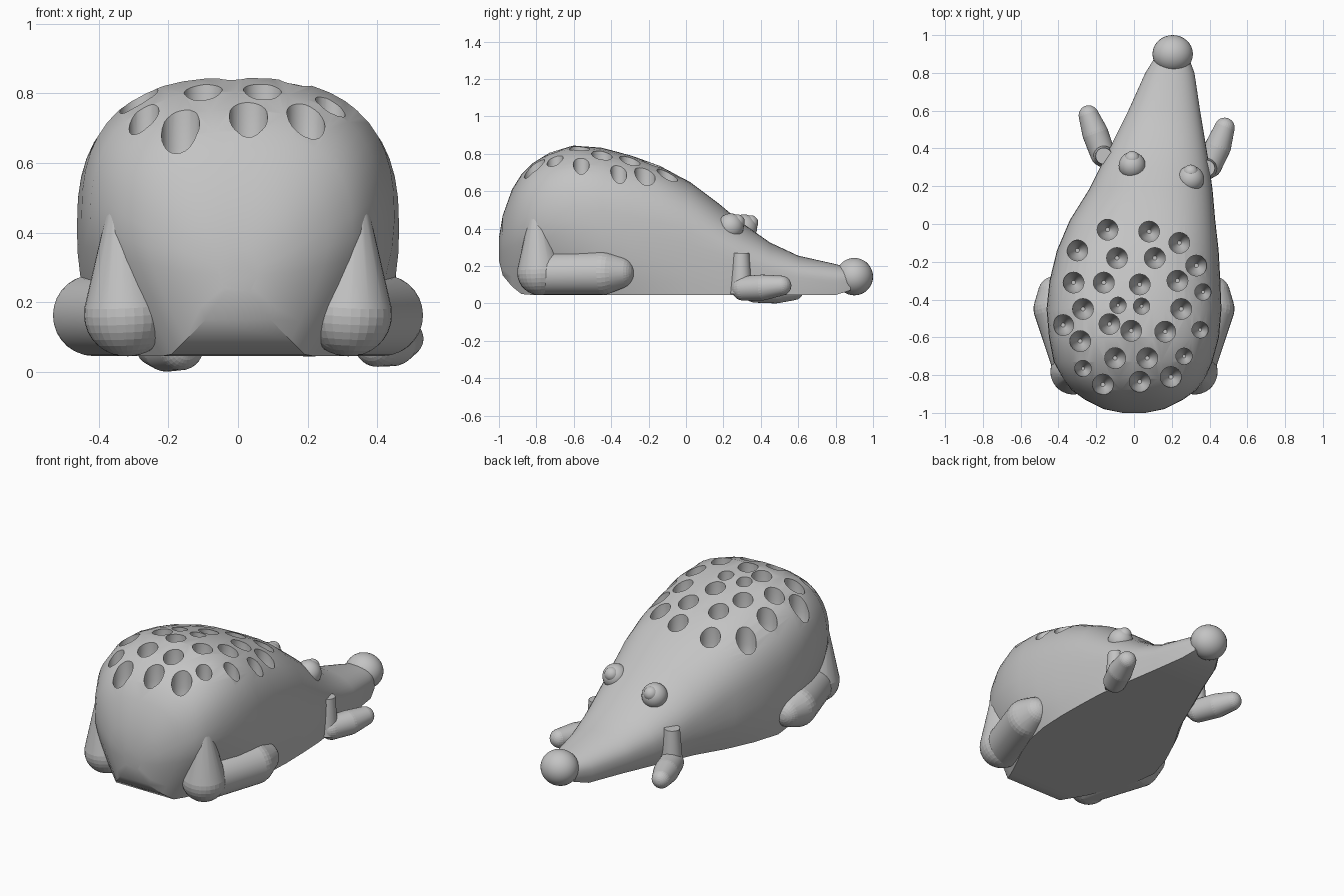
import bpy, bmesh, math
from mathutils import Vector, Matrix
from mathutils.bvhtree import BVHTree

if "Cube" in bpy.data.objects:
    bpy.data.objects.remove(bpy.data.objects["Cube"])

grey = bpy.data.materials.new("plain grey")
grey.diffuse_color = (0.55, 0.55, 0.55, 1)
grey.use_nodes = True
grey.node_tree.nodes["Principled BSDF"].inputs["Base Color"].default_value = grey.diffuse_color


def finish(name, bm, angle=40):
    bmesh.ops.recalc_face_normals(bm, faces=bm.faces[:])
    me = bpy.data.meshes.new(name)
    bm.to_mesh(me)
    bm.free()
    ob = bpy.data.objects.new(name, me)
    bpy.context.collection.objects.link(ob)
    me.materials.append(grey)
    bpy.ops.object.select_all(action='DESELECT')
    ob.select_set(True)
    bpy.context.view_layer.objects.active = ob
    bpy.ops.object.shade_smooth_by_angle(angle=math.radians(angle))
    return ob


def limb(name, *balls):
    """Rounded, tapered limb: the hull around a row of balls (point, radius)."""
    bm = bmesh.new()
    axis = (Vector(balls[-1][0]) - Vector(balls[0][0])).to_track_quat('Z', 'Y').to_matrix().to_4x4()
    for p, r in balls:
        bmesh.ops.create_uvsphere(bm, u_segments=28, v_segments=16, radius=r,
                                  matrix=Matrix.Translation(p) @ axis)
    res = bmesh.ops.convex_hull(bm, input=bm.verts[:])
    inside = [v for v in res["geom_interior"] if isinstance(v, bmesh.types.BMVert)]
    bmesh.ops.delete(bm, geom=inside, context='VERTS')
    loose = [v for v in bm.verts if not v.link_faces]
    bmesh.ops.delete(bm, geom=loose, context='VERTS')
    return finish(name, bm, 60)


def ball(name, p, r, scale=(1, 1, 1)):
    bm = bmesh.new()
    bmesh.ops.create_uvsphere(bm, u_segments=32, v_segments=18, radius=r,
                              matrix=Matrix.Translation(p) @ Matrix.Diagonal((*scale, 1)))
    return finish(name, bm)


# Body: loft of flat-bottomed domes (y, centre x, half width, bottom, top)
rows = [
    (-1.00, 0, .06, .23, .35), (-.98, 0, .16, .15, .47), (-.93, 0, .26, .09, .61),
    (-.88, 0, .33, .05, .69), (-.82, 0, .375, .045, .75), (-.73, -.005, .42, .045, .805),
    (-.60, 0, .45, .045, .845), (-.45, 0, .463, .045, .832), (-.30, .005, .452, .045, .793),
    (-.14, .02, .428, .045, .735), (.02, .045, .385, .045, .65), (.18, .088, .328, .045, .53),
    (.30, .11, .29, .045, .43), (.45, .135, .24, .045, .325), (.60, .16, .19, .045, .255),
    (.80, .19, .13, .045, .21), (.88, .20, .09, .07, .19),
]
bm = bmesh.new()
rings = []
for y, cx, hw, zb, zt in rows:
    rear = min(1, max(0, (-.35 - y) / .45))       # underside pulls in towards the rear
    front = min(1, max(0, (y + .3) / .4))
    mid = zb + (.45 + .07 * rear) * (zt - zb)
    n = 2.6 if y < .1 else 2.2
    power = 2.4 - 1.1 * rear

    def wall(t, tuck):
        return hw * (1 - tuck * t ** power), mid + (zb - mid) * t

    pts = []
    for i in range(5):                      # right wall, going up
        pts.append(wall(1 - i / 5, .1 + .32 * rear - .08 * front))
    for i in range(25):                     # dome
        a = math.pi * i / 24
        c, s = math.cos(a), max(0, math.sin(a))
        pts.append((hw * math.copysign(abs(c) ** (2 / n), c), mid + (zt - mid) * s ** (2 / n)))
    for i in range(1, 6):                   # left wall, going down
        x, z = wall(i / 5, .1 + .32 * rear + .08 * front)
        pts.append((-x, z))
    rings.append([bm.verts.new((cx + x, y, z)) for x, z in pts])
for a, b in zip(rings, rings[1:]):
    for i in range(len(a)):
        j = (i + 1) % len(a)
        bm.faces.new((a[i], a[j], b[j], b[i]))
bm.faces.new(rings[0])
bm.faces.new(rings[-1])
tree = BVHTree.FromBMesh(bm)
body = finish("body", bm)

# Pointed vertical holes over the back
holes = [
    (-.14, -.03), (.08, -.04), (.24, -.10), (-.30, -.14), (-.09, -.18), (.11, -.18),
    (.33, -.22), (-.32, -.31), (-.16, -.31), (.03, -.32), (.23, -.30), (-.27, -.45),
    (.25, -.45), (-.375, -.535), (-.13, -.53), (-.015, -.565), (.165, -.57), (-.285, -.62),
    (-.10, -.71), (.07, -.71), (-.165, -.85), (.03, -.835), (.195, -.81),
]
small_holes = [(.365, -.36), (-.085, -.43), (.04, -.435), (.35, -.56), (.265, -.70), (-.27, -.765)]
bm = bmesh.new()
for group, r in ((holes, .055), (small_holes, .043)):
    for x, y in group:
        z = tree.ray_cast(Vector((x, y, 2)), Vector((0, 0, -1)))[0].z
        circles = []
        for cz, cr in ((1.0, r), (z - .06, r), (z - .14, r * .72), (z - .20, r * .2)):
            circles.append([bm.verts.new((x + cr * math.cos(k * math.tau / 24),
                                          y + cr * math.sin(k * math.tau / 24), cz))
                            for k in range(24)])
        for a, b in zip(circles, circles[1:]):
            for k in range(24):
                bm.faces.new((a[k], a[k - 1], b[k - 1], b[k]))
        bm.faces.new(circles[0])
        bm.faces.new(circles[-1])
cutter = finish("hole_cutter", bm)
cutter.hide_render = True
cutter.hide_set(True)
mod = body.modifiers.new("holes", 'BOOLEAN')
mod.operation = 'DIFFERENCE'
mod.solver = 'EXACT'
mod.object = cutter
bpy.context.view_layer.objects.active = body
bpy.ops.object.modifier_apply(modifier=mod.name)
bpy.data.objects.remove(cutter)
body.select_set(True)
bpy.ops.object.shade_smooth_by_angle(angle=math.radians(35))

# Nose
ball("nose", (.205, .90, .143), .10, (1.07, 1, 1))

# Eyes with slightly raised pupils
for side, (x, y, z) in (("left", (-.01, .31, .405)), ("right", (.30, .238, .41))):
    ball(side + "_eye", (x, y, z), .071)
    ball(side + "_pupil", (x, y + .036, z + .026), .04)

# Back legs: long wide foot and tapered thigh, mirrored
for side, s in (("left", -1), ("right", 1)):
    limb(side + "_back_foot", ((s * .31, -.775, .158), .113), ((s * .35, -.55, .16), .115),
         ((s * .415, -.45, .162), .117), ((s * .42, -.365, .165), .088))
    limb(side + "_back_thigh", ((s * .322, -.782, .165), .121), ((s * .337, -.80, .48), .035))

# Front legs: short post and forward foot with narrower toe
for side, post, heel, mid, toe in (
        ("left", (-.16, .36), (-.165, .37, .07), (-.205, .48, .069), (-.24, .575, .07)),
        ("right", (.385, .295), (.40, .31, .08), (.445, .41, .085), (.48, .51, .095))):
    bm = bmesh.new()
    bmesh.ops.create_cone(bm, cap_ends=True, segments=24, radius1=.06, radius2=.043, depth=.22,
                          matrix=Matrix.Translation((*post, .16)))
    finish(side + "_front_leg", bm)
    limb(side + "_front_foot", (heel, .066), (mid, .069), (toe, .053))
